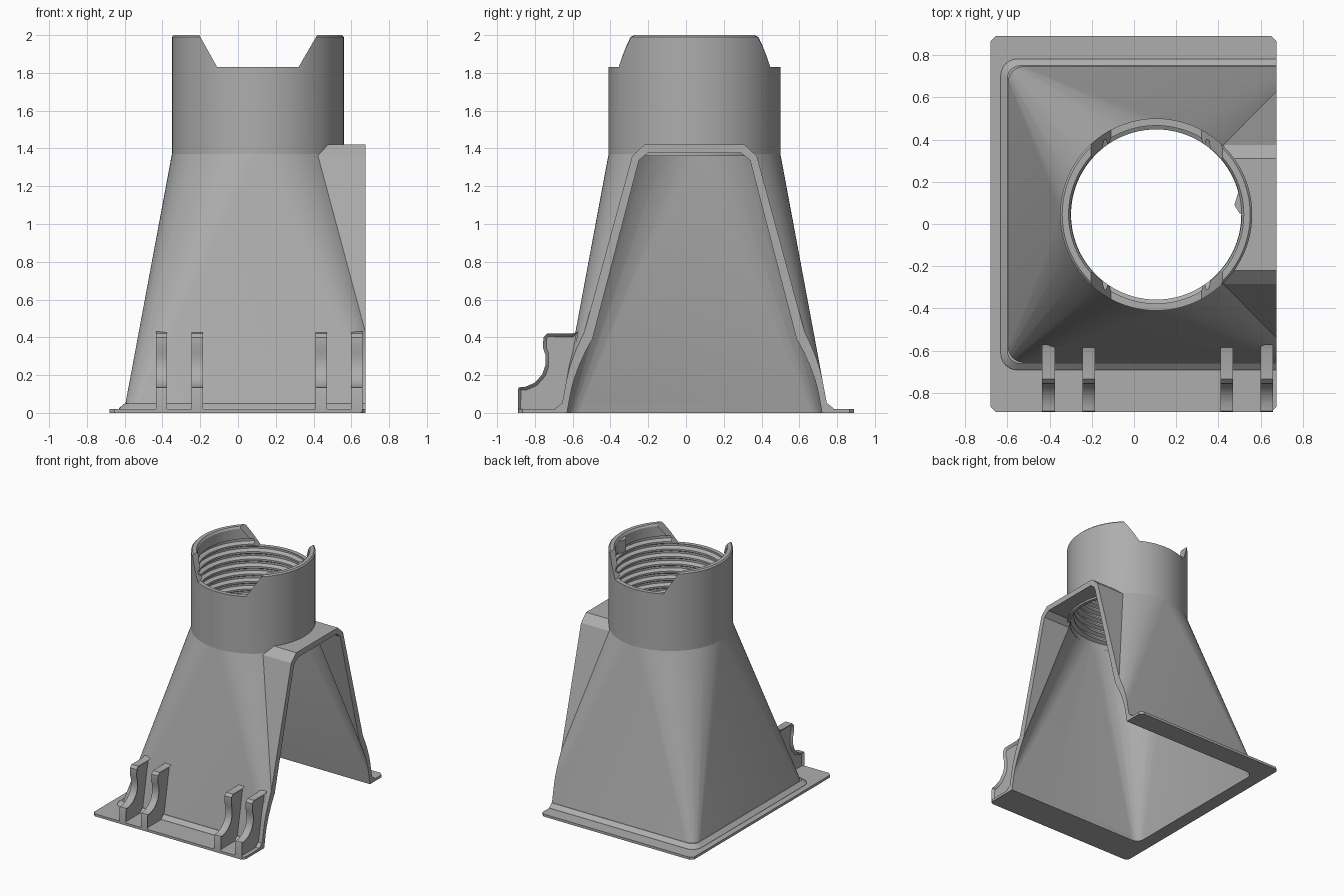
import bpy, bmesh
from math import sin, cos, pi, radians

if "Cube" in bpy.data.objects:
    bpy.data.objects.remove(bpy.data.objects["Cube"])

GREY = bpy.data.materials.new("plain grey")
GREY.use_nodes = True
COLOUR = (0.42, 0.42, 0.42, 1)
GREY.diffuse_color = COLOUR
GREY.node_tree.nodes["Principled BSDF"].inputs["Base Color"].default_value = COLOUR

CX, CY = 0.105, 0.045      # axis of the collar
END = 0.675                # plane of the open side
NECK = 1.37                # height where the skirt meets the collar


def finish(name, bm):
    bmesh.ops.recalc_face_normals(bm, faces=bm.faces)
    mesh = bpy.data.meshes.new(name)
    bm.to_mesh(mesh)
    bm.free()
    mesh.materials.append(GREY)
    obj = bpy.data.objects.new(name, mesh)
    bpy.context.collection.objects.link(obj)
    return obj


def prism(name, points, axis, lo, hi):
    """Extrude a 2D outline along one axis; the outline uses the other two."""
    def place(p, d):
        c = list(p)
        c.insert("xyz".index(axis), d)
        return c
    bm = bmesh.new()
    face = bm.faces.new([bm.verts.new(place(p, lo)) for p in points])
    ext = bmesh.ops.extrude_face_region(bm, geom=[face])["geom"]
    for v in ext:
        if isinstance(v, bmesh.types.BMVert):
            v.co["xyz".index(axis)] = hi
    return finish(name, bm)


def ring(r, n=96):
    return [(CX + r * cos(2 * pi * i / n), CY + r * sin(2 * pi * i / n)) for i in range(n)]


def round_square(half, r=0.06, n=6):
    pts = []
    for k, (sx, sy) in enumerate([(1, 1), (-1, 1), (-1, -1), (1, -1)]):
        for i in range(n + 1):
            a = (k + i / n) * pi / 2
            pts.append((CX + sx * (half - r) + r * cos(a), CY + sy * (half - r) + r * sin(a)))
    return pts


def hull(name, layers, clip=True):
    """Convex loft through (outline, height) layers, cut off at the open side."""
    bm = bmesh.new()
    for pts, z in layers:
        for x, y in pts:
            bm.verts.new((x, y, z))
    res = bmesh.ops.convex_hull(bm, input=bm.verts)
    junk = {g for g in res["geom_interior"] + res["geom_unused"] if isinstance(g, bmesh.types.BMVert)}
    bmesh.ops.delete(bm, geom=list(junk), context="VERTS")
    if clip:
        cut = bmesh.ops.bisect_plane(bm, geom=bm.verts[:] + bm.edges[:] + bm.faces[:],
                                     plane_co=(END, 0, 0), plane_no=(1, 0, 0), clear_outer=True)
        edges = [e for e in cut["geom_cut"] if isinstance(e, bmesh.types.BMEdge)]
        bmesh.ops.holes_fill(bm, edges=edges, sides=0)
    return finish(name, bm)


def boolean(obj, other, operation, keep=False):
    mod = obj.modifiers.new("cut", "BOOLEAN")
    mod.object, mod.operation, mod.solver = other, operation, "EXACT"
    bpy.context.view_layer.objects.active = obj
    bpy.ops.object.modifier_apply(modifier=mod.name)
    if not keep:
        bpy.data.objects.remove(other)


def smooth(obj, angle=30):
    bpy.ops.object.select_all(action="DESELECT")
    obj.select_set(True)
    bpy.context.view_layer.objects.active = obj
    bpy.ops.object.shade_smooth_by_angle(angle=radians(angle))


def hood_outline(t):
    """Trapezoid of the open side, moved inward by t."""
    half = [(0.7 - t, 0), (0.33 - 0.8 * t, 1.36 - t * 0.5), (0.265 - 0.4 * t, 1.42 - t)]
    return [(CY + y, z) for y, z in half] + [(CY - y, z) for y, z in reversed(half)]


# Hollow skirt: square-to-round loft joined with the hood on the open side
shell = hull("skirt_shell", [(round_square(0.71), 0), (ring(0.455), NECK)])
boolean(shell, prism("hood", hood_outline(0), "x", 0.3, END), "UNION")
inner_loft = hull("inner_loft", [(round_square(0.675), -0.05), (round_square(0.675), 0),
                                 (ring(0.425), NECK + 0.01)], clip=False)
inner_hood = prism("inner_hood", [(y, z if z else -0.05) for y, z in hood_outline(0.045)],
                   "x", 0.3, 1.0)
bore = prism("bore", ring(0.43), "z", 1.3, 1.7)

# Base flange with a sloped fillet at the foot of the skirt
c = 0.025
flange = prism("base_flange", [(-0.68 + c, -0.89), (END - c, -0.89), (END, -0.89 + c),
                               (END, 0.89 - c), (END - c, 0.89), (-0.68 + c, 0.89),
                               (-0.68, 0.89 - c), (-0.68, -0.89 + c)], "z", 0, 0.02)
foot = hull("foot_fillet", [(round_square(0.74, 0.08), 0.01), (round_square(0.735, 0.08), 0.025),
                            (round_square(0.705), 0.05)])
for part in (flange, foot, shell):
    boolean(part, inner_loft, "DIFFERENCE", keep=True)
    boolean(part, inner_hood, "DIFFERENCE", keep=True)
boolean(shell, bore, "DIFFERENCE")
for helper in (inner_loft, inner_hood):
    bpy.data.objects.remove(helper)
for part in (flange, foot, shell):
    smooth(part, 25)

# Collar: turned profile with thread ridges inside
profile = [(0.43, NECK - 0.01), (0.455, NECK - 0.01), (0.455, 1.99), (0.445, 2.0), (0.415, 2.0), (0.405, 1.985),
           (0.405, 1.9), (0.43, 1.89)]
pitch = 0.06
for k in range(8):
    z = 1.87 - k * pitch
    profile += [(0.43, z), (0.403, z - 0.015), (0.403, z - 0.03), (0.43, z - 0.045)]
bm = bmesh.new()
vs = [bm.verts.new((CX + r, CY, z)) for r, z in profile]
loop = [bm.edges.new((vs[i - 1], vs[i])) for i in range(len(vs))]
bmesh.ops.spin(bm, geom=vs + loop, cent=(CX, CY, 0), axis=(0, 0, 1), angle=2 * pi,
               steps=96, use_merge=True)
bmesh.ops.remove_doubles(bm, verts=bm.verts, dist=0.0005)
collar = finish("threaded_collar", bm)
notch = prism("notch", [(-0.21, 2.01), (-0.11, 1.83), (0.32, 1.83), (0.425, 2.01)], "y", -1, 1)
boolean(collar, notch, "DIFFERENCE")
smooth(collar)

# Small locating key inside the collar
prism("locating_key", [(0.50, 0.05), (0.54, 0.05), (0.53, 0.17), (0.50, 0.17), (0.475, 0.09)],
      "z", 1.88, 1.98)

# Hooked brackets: wide rim around a thinner web
hook = [(-0.57, 0.43), (-0.60, 0.42), (-0.735, 0.42), (-0.755, 0.40), (-0.757, 0.345),
        (-0.745, 0.31), (-0.745, 0.25), (-0.76, 0.205), (-0.80, 0.16), (-0.85, 0.138),
        (-0.885, 0.135), (-0.89, 0.12), (-0.89, 0.005), (-0.645, 0.005)]
for i, x in enumerate((-0.405, -0.215, 0.44, 0.628)):
    fin = prism(f"bracket_{i + 1}", hook, "x", x - 0.03, x + 0.03)
    bm = bmesh.new()
    bm.from_mesh(fin.data)
    sides = [f for f in bm.faces if abs(f.normal.x) > 0.9]
    bmesh.ops.inset_individual(bm, faces=sides, thickness=0.018, depth=-0.016)
    bm.to_mesh(fin.data)
    bm.free()
    smooth(fin, 35)
